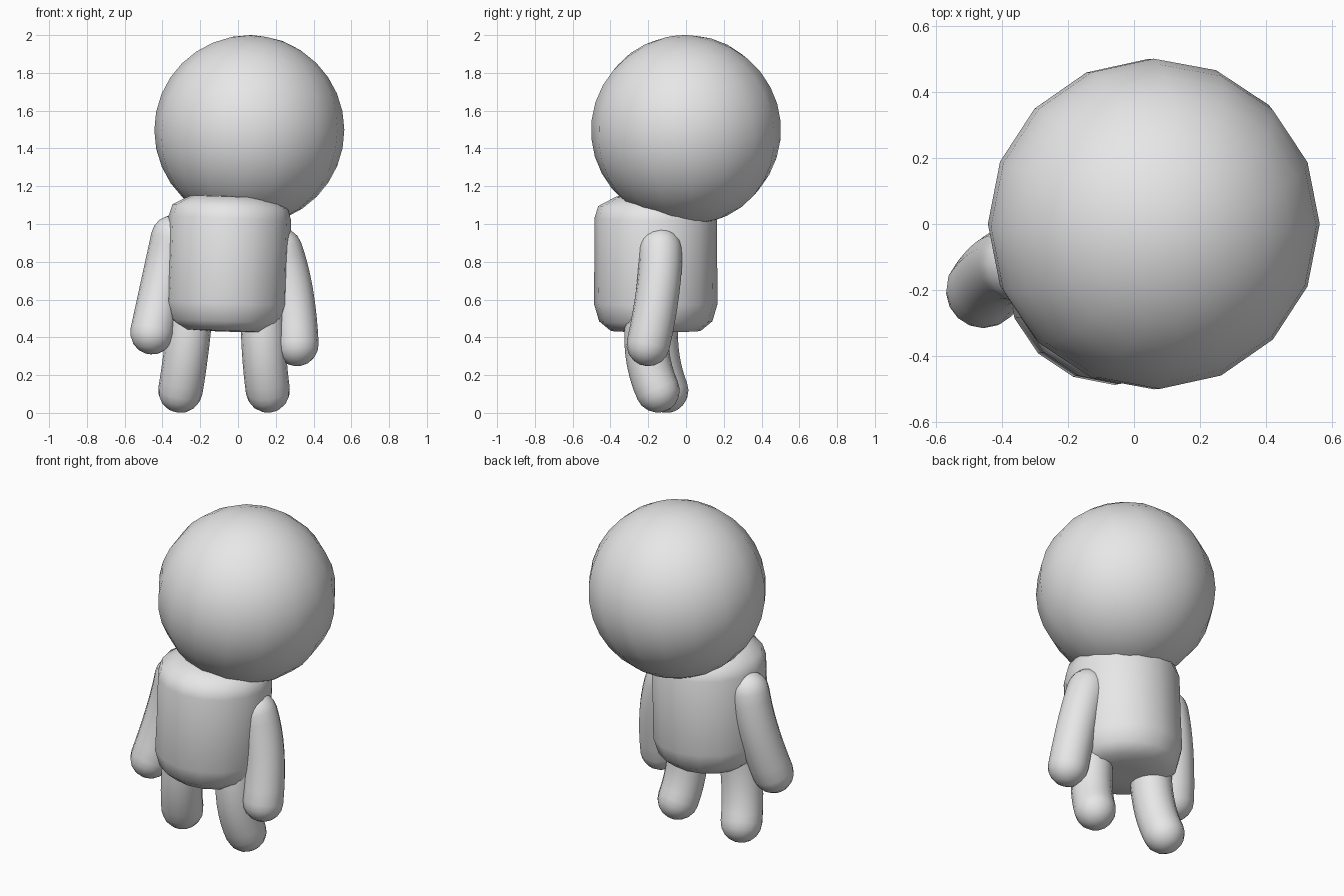
import bpy, bmesh, math
from mathutils import Vector, Matrix

if "Cube" in bpy.data.objects:
    bpy.data.objects.remove(bpy.data.objects["Cube"])

grey = bpy.data.materials.new("light grey")
grey.diffuse_color = (0.8, 0.8, 0.8, 1)
grey.use_nodes = True
grey.node_tree.nodes["Principled BSDF"].inputs["Base Color"].default_value = grey.diffuse_color


def finish(name, bm):
    """Turn a bmesh into a smooth grey object."""
    bmesh.ops.recalc_face_normals(bm, faces=bm.faces)
    for f in bm.faces:
        f.smooth = True
    me = bpy.data.meshes.new(name)
    bm.to_mesh(me)
    bm.free()
    me.materials.append(grey)
    ob = bpy.data.objects.new(name, me)
    bpy.context.collection.objects.link(ob)
    return ob


def skin(bm, rings):
    """Bridge successive rings of vertices and close both ends."""
    n = len(rings[0])
    for a, b in zip(rings, rings[1:]):
        for i in range(n):
            j = (i + 1) % n
            bm.faces.new((a[i], a[j], b[j], b[i]))
    bm.faces.new(rings[0])
    bm.faces.new(rings[-1])


def limb(name, path, radius, sides=16, steps=8):
    """Rounded tube along a bent three-point path (shoulder/hip, joint, tip)."""
    a, m, b = (Vector(p) for p in path)
    ctrl = m * 2 - (a + b) / 2          # curve passes through the joint
    stations = []
    for k in range(steps + 1):
        t = k / steps
        p = a * (1 - t) ** 2 + ctrl * 2 * t * (1 - t) + b * t * t
        d = ((ctrl - a) * (1 - t) + (b - ctrl) * t).normalized()
        stations.append((p, d, radius))
    caps = [math.radians(x) for x in (78, 60, 40, 20)]
    p0, d0, _ = stations[0]
    p1, d1, _ = stations[-1]
    start = [(p0 - d0 * radius * math.sin(c), d0, radius * math.cos(c)) for c in caps]
    end = [(p1 + d1 * radius * math.sin(c), d1, radius * math.cos(c)) for c in reversed(caps)]
    bm = bmesh.new()
    rings = []
    for p, d, r in start + stations + end:
        u = d.cross(Vector((0, 1, 0))).normalized()
        v = d.cross(u)
        ang = [2 * math.pi * i / sides for i in range(sides)]
        rings.append([bm.verts.new(p + (u * math.cos(q) + v * math.sin(q)) * r) for q in ang])
    skin(bm, rings)
    return finish(name, bm)


# Head: large, slightly tilted low-poly ball
bm = bmesh.new()
bmesh.ops.create_uvsphere(bm, u_segments=16, v_segments=16, radius=0.503)
bmesh.ops.rotate(bm, verts=bm.verts, matrix=Matrix.Rotation(math.radians(5), 3, 'X')
                 @ Matrix.Rotation(math.radians(11), 3, 'Y'))
top = max(v.co.z for v in bm.verts)
bmesh.ops.translate(bm, verts=bm.verts, vec=(0.06, 0, 2.0 - top))
finish("head", bm)

# Torso: revolved barrel with rounded rims, leaning slightly
profile = [(0.10, 0.43), (0.24, 0.435), (0.30, 0.485), (0.328, 0.58), (0.325, 0.8),
           (0.325, 1.03), (0.305, 1.095), (0.21, 1.145), (0.08, 1.15)]
bm = bmesh.new()
rings = [[bm.verts.new((r * math.cos(math.tau * i / 16), r * math.sin(math.tau * i / 16), z - 0.79))
          for i in range(16)] for r, z in profile]
skin(bm, rings)
torso = finish("torso", bm)
torso.location = (-0.052, -0.16, 0.79)
torso.rotation_euler = (0, math.radians(2), 0)

# Arms: hanging outwards and slightly forwards
limb("right_arm", [(-0.345, -0.12, 0.93), (-0.395, -0.135, 0.70), (-0.455, -0.2, 0.425)], 0.116)
limb("left_arm", [(0.225, -0.135, 0.865), (0.283, -0.15, 0.64), (0.312, -0.2, 0.362)], 0.115)

# Legs: short, with the feet bent backwards
limb("right_leg", [(-0.25, -0.155, 0.55), (-0.275, -0.155, 0.32), (-0.305, -0.105, 0.118)], 0.118)
limb("left_leg", [(0.13, -0.20, 0.55), (0.138, -0.205, 0.32), (0.158, -0.15, 0.118)], 0.117)
